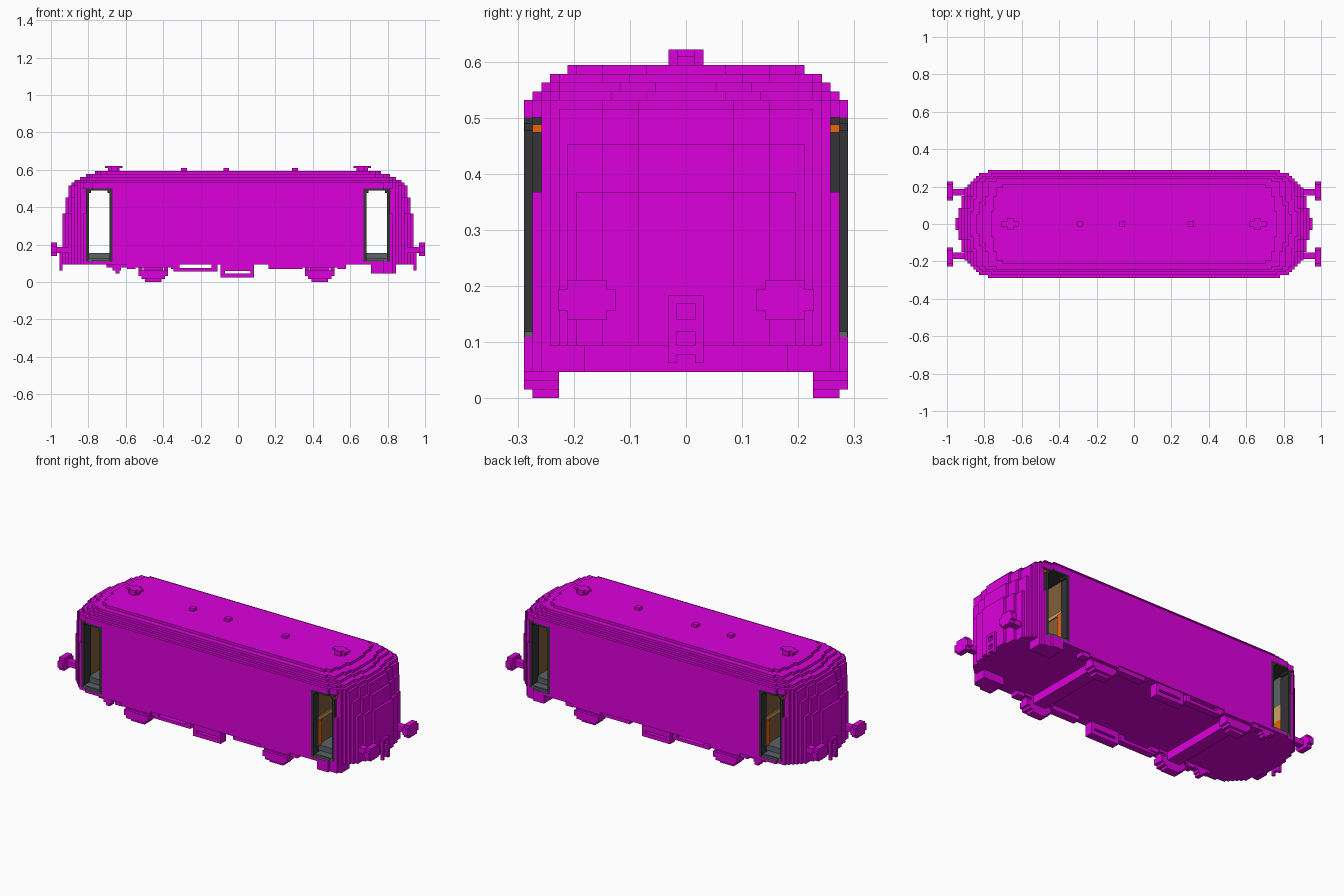
import bpy, bmesh

if "Cube" in bpy.data.objects:
    bpy.data.objects.remove(bpy.data.objects["Cube"], do_unlink=True)

V = 1 / 64  # one building block


def material(name, rgb):
    m = bpy.data.materials.new(name)
    m.use_nodes = True
    m.diffuse_color = (*rgb, 1)
    m.node_tree.nodes["Principled BSDF"].inputs["Base Color"].default_value = (*rgb, 1)
    return m


MAGENTA = material("magenta_paint", (0.72, 0.0, 0.72))
DARK = material("dark_grey", (0.035, 0.035, 0.040))
GREY = material("floor_grey", (0.11, 0.125, 0.135))
BROWN = material("brown_panel", (0.22, 0.115, 0.042))
TAN = material("light_tan", (0.62, 0.36, 0.12))
ORANGE = material("orange", (0.80, 0.13, 0.004))


def finish(name, bm, mat):
    bmesh.ops.recalc_face_normals(bm, faces=bm.faces)
    mesh = bpy.data.meshes.new(name)
    bm.to_mesh(mesh)
    bm.free()
    mesh.materials.append(mat)
    obj = bpy.data.objects.new(name, mesh)
    bpy.context.collection.objects.link(obj)
    return obj


ONCE = [(1, 1)]
BOTH_ENDS = [(1, 1), (-1, 1)]
BOTH_SIDES = [(1, 1), (1, -1)]
CORNERS = [(1, 1), (1, -1), (-1, 1), (-1, -1)]
TURNED = [(1, 1), (-1, -1)]  # repeated by a half turn


def boxes(name, mat, items, copies=ONCE):
    """Boxes (x0, x1, y0, y1, z0, z1) in blocks, repeated with the given x and y signs."""
    bm = bmesh.new()
    for sx, sy in copies:
        for x0, x1, y0, y1, z0, z1 in items:
            for v in bmesh.ops.create_cube(bm, size=1)["verts"]:
                v.co = (V * sx * (x1 if v.co.x > 0 else x0),
                        V * sy * (y1 if v.co.y > 0 else y0),
                        V * (z1 if v.co.z > 0 else z0))
    return finish(name, bm, mat)


def prism(name, mat, points, z0, z1):
    bm = bmesh.new()
    face = bm.faces.new([bm.verts.new((x * V, y * V, z0 * V)) for x, y in points])
    top = bmesh.ops.extrude_face_region(bm, geom=[face])["geom"]
    moved = [g for g in top if isinstance(g, bmesh.types.BMVert)]
    bmesh.ops.translate(bm, verts=moved, vec=(0, 0, (z1 - z0) * V))
    return finish(name, bm, mat)


# Stepped plan of the rounded ends: (half width, end position)
PLAN = [(5.5, 60), (9.5, 59), (12.5, 58), (13.5, 57), (14.5, 56),
        (15.5, 55), (16.5, 54), (17.5, 53), (18.5, 50)]


def quadrant(cap=60, shrink=0, limit=99):
    pts, prev, last = [], 0, None
    for hw, xe in PLAN:
        hw -= shrink
        xe = min(xe - shrink, cap - (hw > 7) - (hw > 10))
        if hw <= 0 or hw > limit:
            continue
        if xe == last:
            pts[-1] = (xe, hw)
        else:
            if last is not None:
                pts.append((xe, prev))
            pts.append((xe, hw))
        prev, last = hw, xe
    return pts


def full_plan(cap, shrink=0):
    q = quadrant(cap, shrink)
    upper = q + [(-x, y) for x, y in reversed(q)]
    return upper + [(-x, -y) for x, y in upper]


def end_plan(cap, side, limit):
    q = quadrant(cap, 0, limit)
    half = q + [(52, q[-1][1])]
    return [(side * x, y) for x, y in half + [(x, -y) for x, y in reversed(half)]]


# Body shell: floor, end blocks, side walls and stepped roof
prism("underframe", MAGENTA, full_plan(60), 6, 7)
for side, label in ((1, "left"), (-1, "right")):
    for i, (z0, z1, cap, limit) in enumerate(
            [(7, 23.5, 60, 17.5), (23.5, 29, 59, 16.5), (29, 32, 58, 16.5)]):
        prism(f"{label}_end_{i + 1}", MAGENTA, end_plan(cap, side, limit), z0, z1)
boxes("side_walls", MAGENTA, [(-43, 43, 17.5, 18.5, 7, 32)], BOTH_SIDES)
ROOF = [(32, 33, 58, 0), (33, 34, 57, 0), (34, 35, 56, 1),
        (35, 36, 54, 2), (36, 37, 52, 3), (37, 38, 49, 5)]
for i, (z0, z1, cap, shrink) in enumerate(ROOF):
    prism(f"roof_layer_{i + 1}", MAGENTA, full_plan(cap, shrink), z0, z1)

# Doorways: dark frames, grey entry steps and small lamps
boxes("door_frames", DARK, [
    (43, 44, 15.5, 18.5, 7, 32), (51, 52, 13.5, 17.5, 7, 32),
    (44, 51, 14.5, 17.5, 31.3, 32), (44, 50, 17.5, 18.5, 31.3, 32),
    (44, 44.7, 15.5, 18.4, 30.5, 31.3), (50.3, 51, 14, 17.4, 30.5, 31.3)], CORNERS)
boxes("door_steps", GREY, [(44, 51, 14.5, 17.5, 7, 8), (44, 50, 17.5, 18.4, 7, 7.6)], CORNERS)
boxes("door_lamps", ORANGE, [(52, 52.4, 16.5, 17.5, 30.3, 31.2)], CORNERS)

# Interior shell
boxes("cabin_floor", GREY, [(-52, 52, -14.5, 14.5, 7, 10)])
boxes("cabin_ceiling", DARK, [(-52, 52, -17, 17, 31.5, 32)])
boxes("wall_lining", BROWN, [(-42, 42, 17, 17.5, 7, 31.5)], BOTH_SIDES)

# Cab bulkheads: plain on one side, window over a coloured dado on the other
boxes("cab_bulkheads", BROWN, [(51.4, 52, -5, 13.5, 10, 31.5)], TURNED)
boxes("cab_windows", GREY, [(51.4, 52, -13.5, -5, 21, 31.5)], TURNED)
boxes("cab_dado", TAN, [(51.4, 52, -13.5, -5, 15.5, 21)], TURNED)
boxes("cab_kick_plates", ORANGE, [(51.4, 52, -13.5, -5, 10, 15.5)], TURNED)

# Screens between the vestibules and the saloon
boxes("vestibule_screens", BROWN, [(42, 43, 6, 17.4, 10, 31.5)], CORNERS)
boxes("screen_rails", TAN, [(43, 43.4, 6, 15.5, 19, 20.3)], CORNERS)
boxes("grab_poles", ORANGE, [(43, 43.9, 13.3, 15.4, 10, 19)], CORNERS)

# Buffers and couplers
boxes("buffers", MAGENTA, [
    (55, 62, 9.7, 12, 10, 12), (62, 64, 8, 14.6, 10, 12.4),
    (62, 64, 9, 13.6, 8.9, 10), (62, 64, 9, 13.6, 12.4, 13.5)], CORNERS)
boxes("couplers", MAGENTA, [
    (60, 61, 1, 2, 4, 11.7), (60, 61, 0, 1, 10.8, 11.7),
    (60, 61, 0, 1, 7.6, 9), (60, 61, 0, 1, 5, 6)], CORNERS)

# Rooftop vents and aerial mounts
boxes("roof_vents", MAGENTA, [(x - 1, x + 1, -1, 1, 38, 39) for x in (-18.5, -4, 19.5)])
boxes("roof_mounts", MAGENTA, [
    (40.5, 44.5, -1, 1, 38, 39), (41, 43.5, -2, 2, 38, 39.8),
    (39.5, 45.5, -1, 1, 39, 39.8)], BOTH_ENDS)

# Wheels with stepped rims, axle beams and bogie frames
WHEEL = [(0, 1, 2.8, 17.5), (1, 2, 4, 18.5), (2, 3, 5, 18.5), (3, 4, 5, 18.5),
         (4, 5, 3.3, 17.5), (5, 6, 6, 18.5)]
for x, label in ((-29, "right"), (28, "left")):
    boxes(f"{label}_wheels", MAGENTA,
          [(x - h, x + h, 14.5, y1, z0, z1) for z0, z1, h, y1 in WHEEL], BOTH_SIDES)
    boxes(f"{label}_bogie_frame", MAGENTA,
          [(x + s * 7.5 - 1.5, x + s * 7.5 + 1.5, 15, 18, 4.5, 6) for s in (1, -1)] +
          [(x + s * 4.3 - 0.7, x + s * 4.3 + 0.7, 15, 17.5, 4, 5) for s in (1, -1)],
          BOTH_SIDES)
    boxes(f"{label}_axle_beam", MAGENTA, [(x - 2.5, x + 2.5, -14.5, 14.5, 3, 6)])

# Underfloor equipment along both sides
boxes("pipe_rails", MAGENTA, [(-22, -7, 15.5, 18, 3.7, 4.8), (-22, -20, 15.5, 18, 4.8, 6),
                              (-9, -7, 15.5, 18, 4.8, 6)], BOTH_SIDES)
boxes("equipment_boxes", MAGENTA, [
    (-6, 5.5, 15, 18, 3.8, 6), (-6, -4.5, 15, 18, 3, 3.8), (4.3, 5.5, 15, 18, 3, 3.8),
    (-6, 5.5, 15, 18, 1.5, 3), (10.5, 19.5, 15, 18, 4.5, 6)], BOTH_SIDES)
boxes("hanging_brackets", MAGENTA, [(-45, -37, 15, 17.5, 5, 6), (-43, -40, 15, 17.5, 4, 5),
                                    (-42, -40.5, 15, 17.5, 3, 4)], BOTH_SIDES)
boxes("boarding_steps", MAGENTA, [(45.5, 50, 11.5, 18.5, 3, 6), (50, 53, 11.5, 17.5, 3, 6),
                                  (53, 54, 11.5, 16.5, 3, 6)], BOTH_SIDES)
